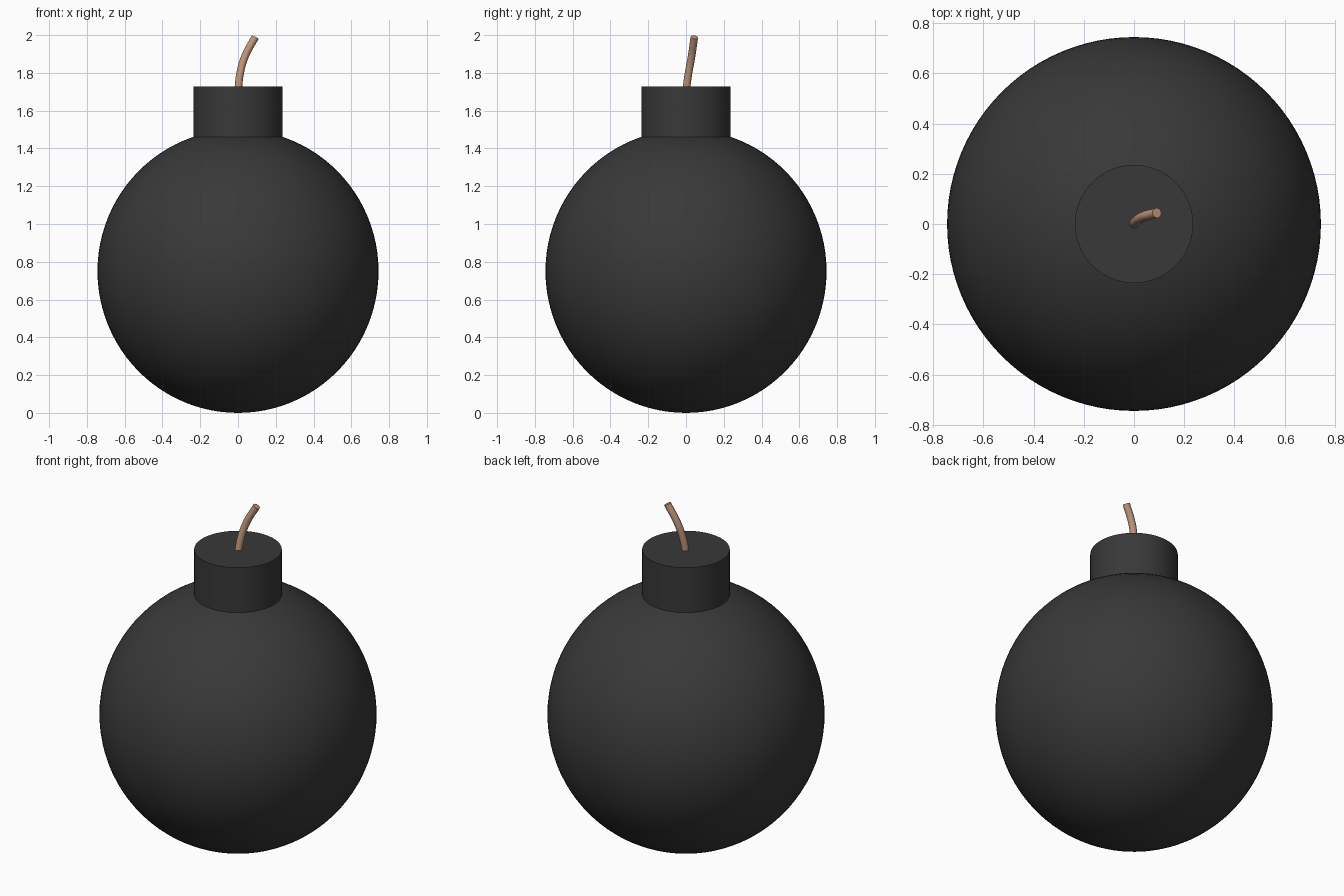
import bpy

if "Cube" in bpy.data.objects:
    bpy.data.objects.remove(bpy.data.objects["Cube"])


def paint(obj, name, color):
    mat = bpy.data.materials.get(name) or bpy.data.materials.new(name)
    mat.diffuse_color = color
    mat.use_nodes = True
    mat.node_tree.nodes["Principled BSDF"].inputs["Base Color"].default_value = mat.diffuse_color
    obj.data.materials.append(mat)


BLACK = ("black_iron", (0.04, 0.04, 0.04, 1))
CORD = ("cord_tan", (0.52, 0.31, 0.20, 1))

# Round body
bpy.ops.mesh.primitive_uv_sphere_add(segments=96, ring_count=48, radius=1, location=(0, 0, 0.75))
body = bpy.context.object
body.name = "body"
body.scale = (0.744, 0.744, 0.75)
bpy.ops.object.transform_apply(location=False, rotation=False, scale=True)
bpy.ops.object.shade_smooth()
paint(body, *BLACK)

# Cylindrical neck, sunk into the body
bottom, top = 1.40, 1.727
bpy.ops.mesh.primitive_cylinder_add(vertices=96, radius=0.235, depth=top - bottom,
                                    location=(0, 0, (top + bottom) / 2))
neck = bpy.context.object
neck.name = "neck"
bpy.ops.object.shade_smooth_by_angle()
paint(neck, *BLACK)

# Bent fuse: capped tube along a curve
path = [(0, 0, 1.70), (0.010, 0.012, 1.79), (0.036, 0.029, 1.885), (0.091, 0.044, 1.989)]
curve = bpy.data.curves.new("fuse", "CURVE")
curve.dimensions = "3D"
curve.bevel_depth = 0.02
curve.bevel_resolution = 6
curve.use_fill_caps = True
spline = curve.splines.new("BEZIER")
spline.bezier_points.add(len(path) - 1)
for point, co in zip(spline.bezier_points, path):
    point.co = co
    point.handle_left_type = point.handle_right_type = "AUTO"
fuse = bpy.data.objects.new("fuse", curve)
bpy.context.collection.objects.link(fuse)

# Turn the fuse into a mesh with a sharp cut end
bpy.ops.object.select_all(action="DESELECT")
fuse.select_set(True)
bpy.context.view_layer.objects.active = fuse
bpy.ops.object.convert(target="MESH")
fuse = bpy.context.object
bpy.ops.object.mode_set(mode="EDIT")
bpy.ops.mesh.select_all(action="SELECT")
bpy.ops.mesh.remove_doubles(threshold=0.0001)
bpy.ops.mesh.normals_make_consistent(inside=False)
bpy.ops.object.mode_set(mode="OBJECT")
bpy.ops.object.shade_smooth_by_angle()
paint(fuse, *CORD)
